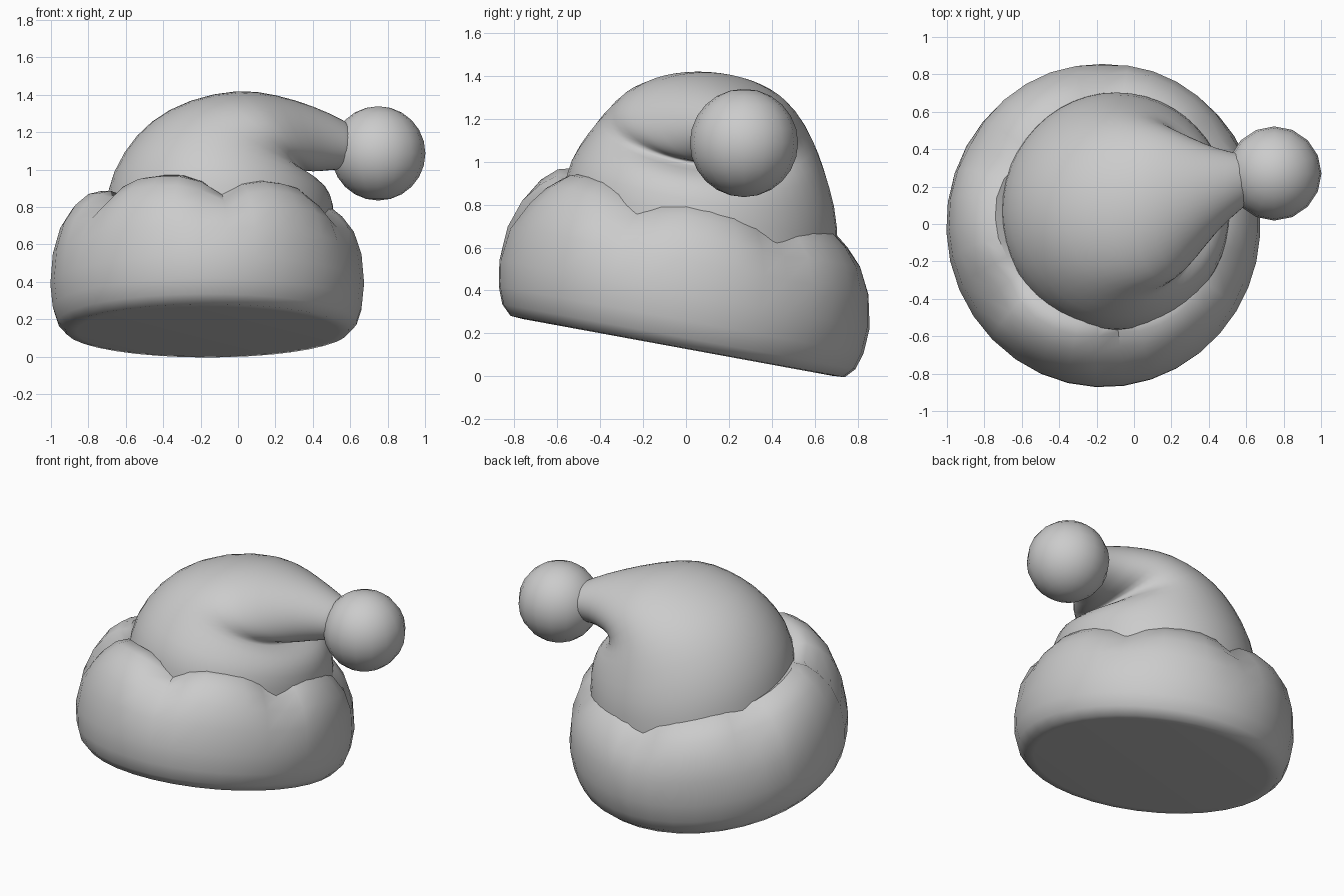
import bpy, bmesh, math
from mathutils import Matrix, Vector

cube = bpy.data.objects.get("Cube")
if cube:
    bpy.data.objects.remove(cube, do_unlink=True)

mat = bpy.data.materials.new("soft grey")
mat.use_nodes = True
GREY = (0.6, 0.6, 0.6, 1)
mat.diffuse_color = GREY
mat.node_tree.nodes["Principled BSDF"].inputs["Base Color"].default_value = GREY


def loft(name, rings, cap_start=False, cap_end=False, angle=60):
    """Skin a list of closed point rings into one smooth object."""
    bm = bmesh.new()
    loops = [[bm.verts.new(p) for p in ring] for ring in rings]
    for a, b in zip(loops, loops[1:]):
        n = len(a)
        for i in range(n):
            j = (i + 1) % n
            bm.faces.new((a[i], a[j], b[j], b[i]))
    if cap_start:
        bm.faces.new(loops[0][::-1])
    if cap_end:
        bm.faces.new(loops[-1])
    bmesh.ops.recalc_face_normals(bm, faces=bm.faces)
    mesh = bpy.data.meshes.new(name)
    bm.to_mesh(mesh)
    bm.free()
    obj = bpy.data.objects.new(name, mesh)
    bpy.context.collection.objects.link(obj)
    finish(obj, angle)
    return obj


def finish(obj, angle):
    obj.data.materials.append(mat)
    bpy.ops.object.select_all(action='DESELECT')
    obj.select_set(True)
    bpy.context.view_layer.objects.active = obj
    bpy.ops.object.shade_smooth_by_angle(angle=math.radians(angle))


# Brim: a tilted roll with six puffy lobes, taller at the front right
TILT = Matrix.Translation((-0.164, -0.04, 0.135)) @ Matrix.Rotation(math.radians(-10.4), 4, 'X')
PROFILE = [(0.74, 0), (0.80, 0.004), (0.845, 0.05), (0.873, 0.13), (0.886, 0.25),
           (0.872, 0.41), (0.83, 0.54), (0.765, 0.63), (0.69, 0.69),
           (0.61, 0.71), (0.51, 0.64)]
brim_rings = []
for r, h in PROFILE:
    ring = []
    for i in range(36):
        a = math.radians(34 + i * 10)
        a += 0.07 * math.cos(a - math.radians(300))
        notch = (1 - abs(math.sin(math.pi * i / 6))) ** 1.5
        fade = min(1, max(0, (h - 0.3) / 0.35)) ** 1.5
        depth = max(0.045, 0.075 - 0.055 * math.sin(a))
        rr = r * (1 - 0.08 * notch * fade)
        hh = h * (1 - depth * notch * fade)
        hh += 0.033 * fade * math.cos(a - math.radians(230))
        y = 0.99 * rr * math.sin(a) - 0.05 * h
        ring.append(TILT @ Vector((0.948 * rr * math.cos(a), y, hh)))
    brim_rings.append(ring)
loft("brim", brim_rings, cap_start=True, angle=50)

# Crown: rings given by outer point, inner point, middle y, half width, lean
CROWN = [
    (-0.73, 0.60, 0.52, 0.50, 0.06, 0.645, 0.18),
    (-0.72, 0.88, 0.525, 0.77, 0.07, 0.65, 0.18),
    (-0.625, 1.09, 0.505, 0.86, 0.085, 0.59, 0.16),
    (-0.48, 1.26, 0.455, 0.93, 0.10, 0.525, 0.13),
    (-0.27, 1.375, 0.36, 0.96, 0.105, 0.47, 0.10),
    (0.00, 1.435, 0.35, 0.985, 0.10, 0.42, 0.06),
    (0.20, 1.405, 0.40, 0.985, 0.13, 0.335, 0.03),
    (0.40, 1.345, 0.47, 0.995, 0.18, 0.225, 0.0),
    (0.58, 1.26, 0.57, 1.0, 0.23, 0.145, 0.0),
    (0.66, 1.20, 0.66, 1.03, 0.25, 0.11, 0.0),
]
crown_rings = []
for k, (x0, z0, x1, z1, yc, w, lean) in enumerate(CROWN):
    mid = Vector(((x0 + x1) / 2, yc, (z0 + z1) / 2))
    half = Vector(((x1 - x0) / 2, 0, (z1 - z0) / 2))
    ring = []
    for i in range(24):
        a = math.tau * i / 24
        y = w * math.sin(a)
        p = mid + half * math.cos(a) + Vector((0, y, -lean * y))
        # Pinched fold on the inside of the bend
        if k in (4, 5):
            p += (mid - p) * 0.06 * max(0, math.cos(a)) ** 2
        ring.append(p)
    crown_rings.append(ring)
crown = loft("crown", crown_rings, cap_end=True, angle=180)
sub = crown.modifiers.new("smooth", 'SUBSURF')
sub.levels = sub.render_levels = 1

# Pompom at the tip
bpy.ops.mesh.primitive_uv_sphere_add(segments=16, ring_count=12, radius=0.252,
                                     location=(0.75, 0.27, 1.087))
pompom = bpy.context.object
pompom.name = "pompom"
finish(pompom, 180)
